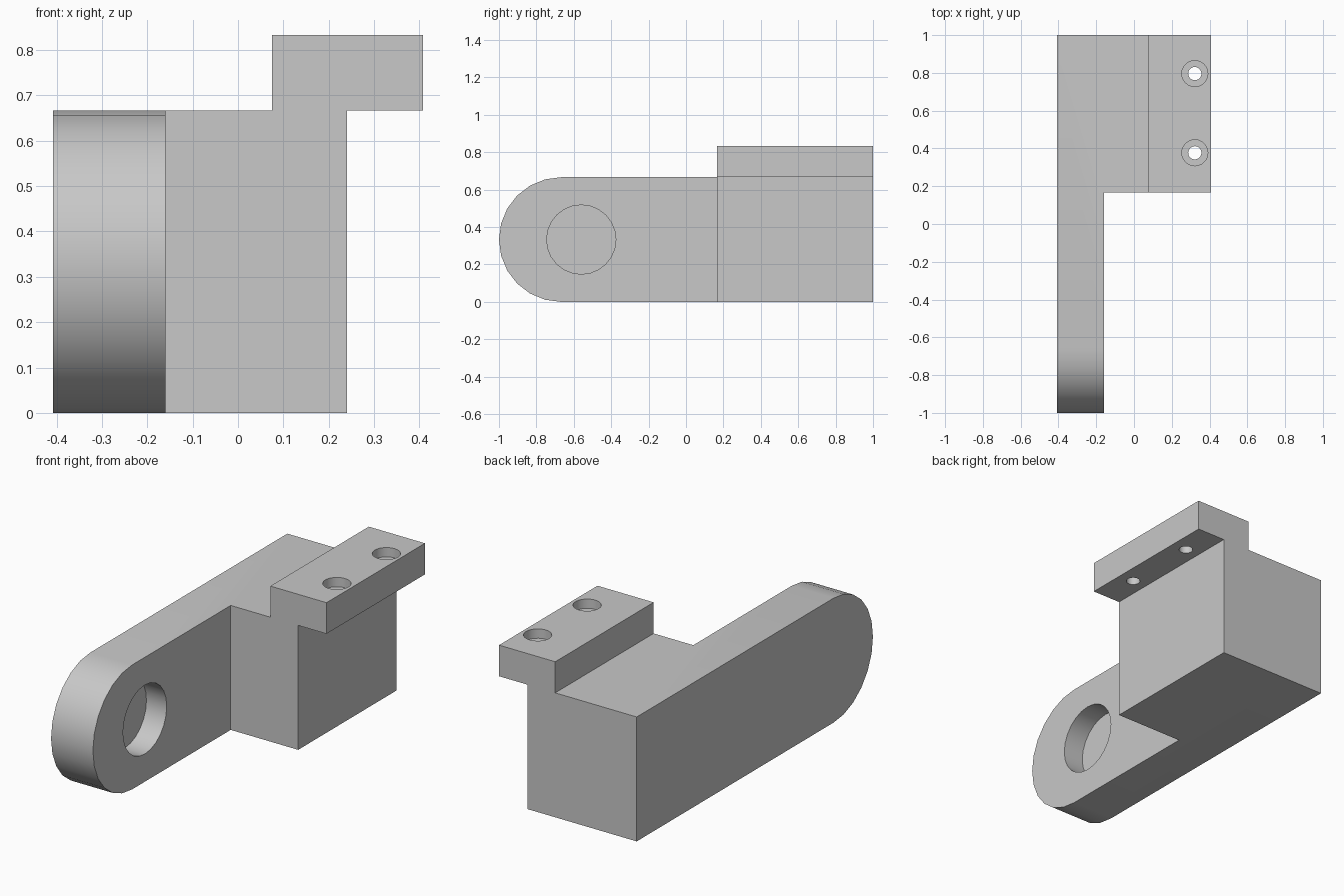
import bpy, bmesh, math
from mathutils import Matrix, Vector

if "Cube" in bpy.data.objects:
    bpy.data.objects.remove(bpy.data.objects["Cube"], do_unlink=True)

# Main dimensions
LEFT, RIGHT = -0.408, 0.408
ARM_X, BLOCK_X, SHELF_X = -0.16, 0.24, 0.075
BLOCK_Y, BACK_Y = 1 / 6, 1.0
HEIGHT, TOP = 2 / 3, 5 / 6
R = HEIGHT / 2

grey = bpy.data.materials.new("plain grey")
grey.use_nodes = True
grey.diffuse_color = (0.58, 0.58, 0.58, 1)
grey.node_tree.nodes["Principled BSDF"].inputs["Base Color"].default_value = grey.diffuse_color


def add_object(name, bm):
    bmesh.ops.recalc_face_normals(bm, faces=bm.faces)
    mesh = bpy.data.meshes.new(name)
    bm.to_mesh(mesh)
    bm.free()
    mesh.materials.append(grey)
    obj = bpy.data.objects.new(name, mesh)
    bpy.context.collection.objects.link(obj)
    return obj


def prism(name, points, offset):
    """Extrude a closed outline of 3D points along offset."""
    bm = bmesh.new()
    face = bm.faces.new([bm.verts.new(p) for p in points])
    ext = bmesh.ops.extrude_face_region(bm, geom=[face], use_keep_orig=True)
    verts = [v for v in ext["geom"] if isinstance(v, bmesh.types.BMVert)]
    bmesh.ops.translate(bm, verts=verts, vec=offset)
    return add_object(name, bm)


def cylinder(name, radius, start, end):
    """Cylinder cutter between two points."""
    start, end = Vector(start), Vector(end)
    axis = end - start
    rot = axis.to_track_quat('Z', 'Y').to_matrix().to_4x4()
    bm = bmesh.new()
    bmesh.ops.create_cone(bm, cap_ends=True, segments=24, radius1=radius, radius2=radius,
                          depth=axis.length,
                          matrix=Matrix.Translation((start + end) / 2) @ rot)
    obj = add_object(name, bm)
    obj.hide_render = True
    return obj


def combine(target, other, operation):
    mod = target.modifiers.new(operation.title(), 'BOOLEAN')
    mod.operation = operation
    mod.solver = 'EXACT'
    mod.object = other
    bpy.context.view_layer.objects.active = target
    bpy.ops.object.modifier_apply(modifier=mod.name)
    bpy.data.objects.remove(other, do_unlink=True)


# Side arm with a rounded front end
arc = [math.pi / 2 + math.pi * i / 12 for i in range(13)]
outline = [(LEFT, -1 + R + R * math.cos(a), R + R * math.sin(a)) for a in arc]
outline += [(LEFT, BACK_Y, 0), (LEFT, BACK_Y, HEIGHT)]
bracket = prism("bracket", outline, (ARM_X - LEFT, 0, 0))

# Block with the overhanging shelf
section = [(ARM_X, 0), (BLOCK_X, 0), (BLOCK_X, HEIGHT), (RIGHT, HEIGHT),
           (RIGHT, TOP), (SHELF_X, TOP), (SHELF_X, HEIGHT), (ARM_X, HEIGHT)]
block = prism("block", [(x, BLOCK_Y, z) for x, z in section], (0, BACK_Y - BLOCK_Y, 0))
combine(bracket, block, 'UNION')

# Blind round pocket in the arm
pocket = cylinder("pocket_cutter", 0.185, (ARM_X - 0.12, -0.56, R), (ARM_X + 0.1, -0.56, R))
combine(bracket, pocket, 'DIFFERENCE')

# Counterbored screw holes through the shelf
for y in (0.377, 0.796):
    for radius, bottom in ((0.069, TOP - 0.05), (0.035, HEIGHT - 0.1)):
        hole = cylinder("hole_cutter", radius, (0.322, y, bottom), (0.322, y, TOP + 0.1))
        combine(bracket, hole, 'DIFFERENCE')

# Smooth the rounded walls, keep the corners sharp
bpy.ops.object.select_all(action='DESELECT')
bracket.select_set(True)
bpy.context.view_layer.objects.active = bracket
bpy.ops.object.shade_smooth_by_angle(angle=math.radians(30))
